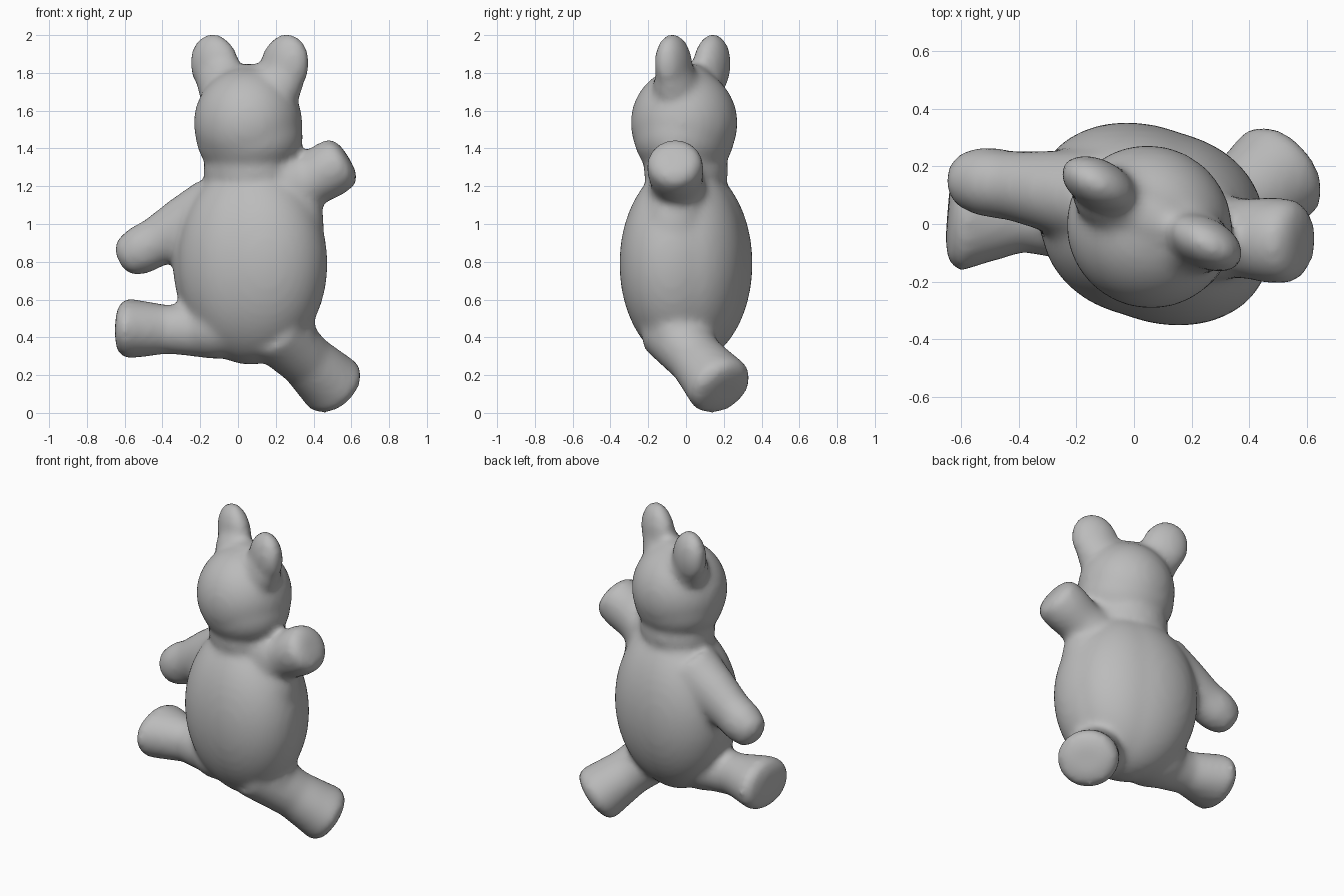
import bpy, bmesh, math
from mathutils import Vector, Matrix, Euler

if "Cube" in bpy.data.objects:
    bpy.data.objects.remove(bpy.data.objects["Cube"])

bm = bmesh.new()
TURN = -28  # the figure is twisted about the vertical axis


def blob(center, radii, lean=0, turn=TURN):
    """Ellipsoid leaning sideways, then turned with the figure."""
    rot = Euler((0, math.radians(lean), math.radians(turn))).to_matrix().to_4x4()
    m = Matrix.Translation(center) @ rot @ Matrix.Diagonal((*radii, 1))
    bmesh.ops.create_uvsphere(bm, u_segments=40, v_segments=24, radius=1, matrix=m)


def limb(start, end, profile, n=32):
    """Closed shape along an axis; profile is (position, half height, half width)."""
    start, end = Vector(start), Vector(end)
    q = (end - start).to_track_quat('Z', 'Y')
    rings = []
    for t, h, w in profile:
        c = start.lerp(end, t)
        rings.append([bm.verts.new(c + q @ Vector((
            w * math.cos(2 * math.pi * i / n),
            h * math.sin(2 * math.pi * i / n), 0))) for i in range(n)])
    for a, b in zip(rings, rings[1:]):
        for i in range(n):
            j = (i + 1) % n
            bm.faces.new((a[i], a[j], b[j], b[i]))
    bm.faces.new(rings[0][::-1])
    bm.faces.new(rings[-1])


# torso, neck and head
blob((0.065, 0, 0.79), (0.43, 0.328, 0.535))
blob((0.065, 0, 0.79), (0.388, 0.325, 0.53), turn=0)
blob((0.06, 0, 1.28), (0.25, 0.215, 0.19))
blob((0.053, -0.01, 1.535), (0.29, 0.282, 0.295))
blob((0.06, -0.01, 1.46), (0.29, 0.26, 0.23))

# ears with broad bases and a saddle between them
for x, y, base_x, base_y, lean in ((-0.122, 0.137, -0.085, 0.09, -15),
                                   (0.247, -0.065, 0.21, -0.055, 15)):
    blob((x, y, 1.838), (0.14, 0.087, 0.172), lean)
    blob((base_x, base_y, 1.74), (0.14, 0.11, 0.135), lean)
blob((0.06, 0.02, 1.76), (0.19, 0.1, 0.09))

# shoulder and hip fillings
blob((0.275, -0.05, 1.2), (0.15, 0.145, 0.17))
blob((0.27, -0.05, 1.0), (0.19, 0.17, 0.25))
blob((-0.13, 0.07, 0.98), (0.2, 0.15, 0.22))
blob((-0.13, 0.0, 0.45), (0.21, 0.17, 0.165))
blob((0.24, -0.03, 0.42), (0.18, 0.165, 0.16))

# lowered arm
limb((-0.12, 0.09, 1.07), (-0.632, 0.163, 0.80),
     [(0, .185, .17), (.35, .16, .14), (.6, .132, .12),
      (.78, .13, .122), (.92, .108, .1), (.99, .06, .055)])
# raised arm
limb((0.235, -0.04, 1.14), (0.585, -0.063, 1.35),
     [(0, .16, .16), (.4, .14, .138), (.7, .151, .151),
      (.89, .144, .146), (.97, .11, .115), (1, .06, .06)])
# leg held out sideways, with a broad foot
limb((-0.1, 0.0, 0.435), (-0.645, 0.045, 0.448),
     [(0, .15, .15), (.5, .13, .122), (.75, .15, .175),
      (.89, .16, .207), (.97, .135, .18), (1, .08, .11)])
# standing leg
limb((0.18, -0.09, 0.45), (0.542, 0.21, 0.108),
     [(0, .17, .18), (.5, .146, .155), (.75, .162, .175),
      (.9, .174, .188), (.97, .148, .16), (1, .08, .09)])

bmesh.ops.recalc_face_normals(bm, faces=bm.faces[:])
mesh = bpy.data.meshes.new("toy_bear")
bm.to_mesh(mesh)
bm.free()
bear = bpy.data.objects.new("toy_bear", mesh)
bpy.context.collection.objects.link(bear)

# fuse all parts into one soft skin
fuse = bear.modifiers.new("fuse", 'REMESH')
fuse.mode = 'VOXEL'
fuse.voxel_size = 0.02
fuse.use_smooth_shade = True
soften = bear.modifiers.new("soften", 'SMOOTH')
soften.factor = 0.5
soften.iterations = 14

grey = bpy.data.materials.new("plain_grey")
grey.diffuse_color = (0.5, 0.5, 0.5, 1)
grey.use_nodes = True
grey.node_tree.nodes["Principled BSDF"].inputs["Base Color"].default_value = grey.diffuse_color
mesh.materials.append(grey)
